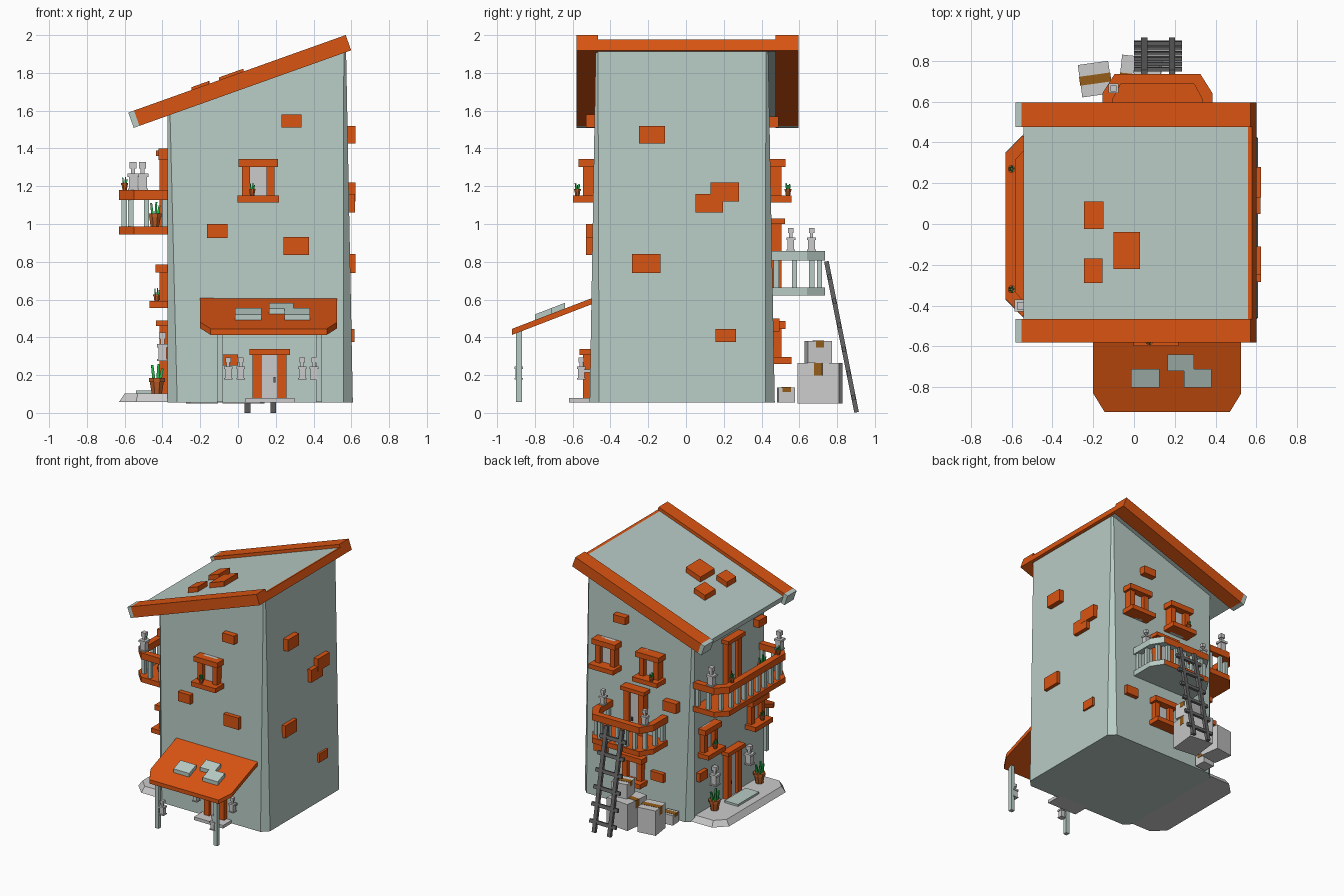
import bpy, bmesh, math
from mathutils import Matrix, Vector


def material(name, rgb):
    m = bpy.data.materials.new(name)
    m.diffuse_color = (*rgb, 1)
    return m


ORANGE = material("orange", (0.70, 0.09, 0.006))
BLUE = material("pale_plaster", (0.48, 0.60, 0.56))
GREEN = material("leaf", (0.02, 0.5, 0.08))
CLAY = material("clay", (0.5, 0.11, 0.02))
TAPE = material("tape", (0.3, 0.11, 0.01))
DARK = material("dark_metal", (0.13, 0.13, 0.13))


def prism(name, pts, z0, z1, mat=None, top=None, matrix=None):
    """Extrude a plan outline; z0 / z1 are heights or functions of x, y."""
    fz = lambda z, p: z(*p) if callable(z) else z
    top = top or pts
    n = len(pts)
    bm = bmesh.new()
    lo = [bm.verts.new((*p, fz(z0, p))) for p in pts]
    hi = [bm.verts.new((*p, fz(z1, p))) for p in top]
    bm.faces.new(lo)
    bm.faces.new(hi)
    for i in range(n):
        j = (i + 1) % n
        bm.faces.new((lo[i], lo[j], hi[j], hi[i]))
    bmesh.ops.recalc_face_normals(bm, faces=bm.faces)
    me = bpy.data.meshes.new(name)
    bm.to_mesh(me)
    bm.free()
    if matrix:
        me.transform(matrix)
    if mat:
        me.materials.append(mat)
    ob = bpy.data.objects.new(name, me)
    bpy.context.collection.objects.link(ob)
    return ob


def rect(x0, x1, y0, y1):
    return [(x0, y0), (x1, y0), (x1, y1), (x0, y1)]


def box(name, x0, x1, y0, y1, z0, z1, mat=None, matrix=None):
    return prism(name, rect(x0, x1, y0, y1), z0, z1, mat, matrix=matrix)


def on_wall(wall, a, d):
    """Plan point from distance a along a wall and d out of it."""
    return {"front": (a, -0.5 - d), "back": (a, 0.46 + d),
            "left": (-0.37 - d, a), "right": (0.59 + d, a)}[wall]


def wbox(name, wall, a0, a1, d0, d1, z0, z1, mat=None):
    pts = [on_wall(wall, a, d) for a, d in rect(a0, a1, d0, d1)]
    return prism(name, pts, z0, z1, mat)


# Tapered tower body with chamfered corners
def octagon(x0, x1, y0, y1, c):
    return [(x0 + c, y0), (x1 - c, y0), (x1, y0 + c), (x1, y1 - c),
            (x1 - c, y1), (x0 + c, y1), (x0, y1 - c), (x0, y0 + c)]


prism("tower_body", octagon(-0.372, 0.608, -0.51, 0.47, 0.05), 0.055,
      lambda x, y: 1.72 + 0.3565 * x, BLUE,
      octagon(-0.372, 0.572, -0.478, 0.435, 0.012))

# Sloping roof: panel, side beams, end caps, high end board, loose tiles
tilt = Matrix.Translation((0.01, 0, 1.755)) @ Matrix.Rotation(-math.radians(19.62), 4, 'Y')
box("roof_panel", -0.58, 0.59, -0.47, 0.48, -0.035, 0.018, BLUE, tilt)
box("roof_end_board", 0.59, 0.61, -0.47, 0.48, -0.043, 0.018, ORANGE, tilt)
for y0, y1 in ((-0.58, -0.465), (0.475, 0.595)):
    box("roof_beam", -0.58, 0.61, y0, y1, -0.043, 0.043, ORANGE, tilt)
    box("roof_beam_cap", -0.612, -0.58, y0, y1, -0.043, 0.043, BLUE, tilt)
for r in ((-0.245, -0.15, -0.025, 0.11), (-0.245, -0.155, -0.29, -0.17), (-0.1, 0.03, -0.22, -0.04)):
    prism("roof_tile", rect(*r), lambda x, y: 1.76 + 0.3565 * x, lambda x, y: 1.812 + 0.3565 * x, ORANGE)

# Exposed bricks: wall, along range, height range
for w, a0, a1, z0, z1, d in (
        ("front", 0.23, 0.335, 1.51, 1.58, 0.03), ("front", -0.165, -0.055, 0.925, 1.0, 0.03),
        ("front", 0.24, 0.375, 0.835, 0.93, 0.03), ("front", -0.08, 0.0, 0.25, 0.31, 0.03),
        ("right", -0.25, -0.11, 1.425, 1.52, 0.032), ("right", 0.13, 0.28, 1.12, 1.22, 0.032),
        ("right", 0.05, 0.195, 1.06, 1.16, 0.03), ("right", -0.285, -0.135, 0.74, 0.84, 0.032),
        ("right", 0.155, 0.265, 0.375, 0.445, 0.028),
        ("back", 0.2, 0.31, 1.51, 1.57, 0.03), ("back", -0.26, -0.14, 0.92, 1.0, 0.04),
        ("back", -0.14, -0.03, 0.33, 0.4, 0.035), ("back", 0.37, 0.48, 0.43, 0.5, 0.035),
        ("left", -0.43, -0.33, 1.34, 1.4, 0.05), ("left", 0.3, 0.4, 0.37, 0.44, 0.035)):
    wbox("brick", w, a0, a1, -0.03, d, z0, z1, ORANGE)


# Windows and doors
def window(w, a, z0, z1):
    wbox("window_pane", w, a - 0.06, a + 0.06, -0.03, 0.012, z0, z1)
    wbox("window_sill", w, a - 0.11, a + 0.11, -0.03, 0.098, z0, z0 + 0.037, ORANGE)
    wbox("window_lintel", w, a - 0.105, a + 0.105, -0.03, 0.068, z1 - 0.042, z1, ORANGE)
    for s in (-1, 1):
        wbox("window_post", w, a + s * 0.065 - 0.021, a + s * 0.065 + 0.021, -0.03, 0.045,
             z0 + 0.03, z1 - 0.03, ORANGE)


def door(w, a, z0, z1):
    wbox("door_panel", w, a - 0.06, a + 0.06, -0.03, 0.022, z0, z1 - 0.025)
    wbox("door_handle", w, a + 0.02, a + 0.032, 0.02, 0.032, z0 + 0.1, z0 + 0.13, DARK)
    wbox("door_lintel", w, a - 0.107, a + 0.107, -0.03, 0.065, z1 - 0.03, z1, ORANGE)
    for s in (-1, 1):
        wbox("door_post", w, a + s * 0.066 - 0.024, a + s * 0.066 + 0.024, -0.03, 0.045,
             z0, z1 - 0.02, ORANGE)


for args in (("front", 0.108, 1.115, 1.345), ("back", 0.37, 1.115, 1.345), ("back", -0.02, 1.115, 1.345),
             ("back", 0.13, 0.26, 0.487), ("left", 0.27, 0.555, 0.785), ("left", -0.33, 0.555, 0.785)):
    window(*args)
for args in (("front", 0.167, 0.06, 0.337), ("left", -0.03, 0.1, 0.49),
             ("left", -0.03, 0.98, 1.39), ("back", 0.115, 0.655, 1.03)):
    door(*args)
wbox("front_step", "front", 0.04, 0.3, -0.02, 0.12, 0.055, 0.08)
wbox("side_step", "left", -0.16, 0.11, 0.05, 0.17, 0.1, 0.118, BLUE)


# Balconies: slab, top rail and balusters
def outline(w, a, half, d, ca, cd, inset=0):
    h, e, k = half - inset, d - inset, inset * 0.4
    return [on_wall(w, a + u, v) for u, v in (
        (-h, -0.03), (-h, e - cd + k), (-h + ca - k, e), (h - ca + k, e), (h, e - cd + k), (h, -0.03))]


def balcony(w, a, half, d, ca, cd, z0, z1):
    outer = outline(w, a, half, d, ca, cd)
    inner = outline(w, a, half, d, ca, cd, 0.05)
    slab = prism("balcony_slab", outer, z0, z0 + 0.042, ORANGE)
    rail = prism("balcony_rail", outer + inner[::-1], z1 - 0.052, z1, ORANGE)
    for ob in (slab, rail):
        ob.data.materials.append(BLUE)
        for f in ob.data.polygons:
            if w == "back" and (f.normal.x > 0.3 or f.normal.z < -0.5):
                f.material_index = 1
    mid = [Vector(p) for p in outline(w, a, half, d, ca, cd, 0.028)]
    for p, q in zip(mid, mid[1:]):
        n = max(1, round((q - p).length / 0.085))
        for i in range(n):
            c = p.lerp(q, (i + 0.5) / n)
            box("baluster", c.x - 0.014, c.x + 0.014, c.y - 0.014, c.y + 0.014, z0 + 0.04, z1 - 0.05, BLUE)


balcony("left", -0.01, 0.44, 0.26, 0.085, 0.08, 0.944, 1.18)
balcony("back", 0.115, 0.27, 0.275, 0.06, 0.095, 0.622, 0.858)

# Porch awning with posts and pale tiles
slope = lambda h: (lambda x, y: 0.605 + (y + 0.505) * 0.385 + h)
prism("awning", [(-0.2, -0.49), (-0.2, -0.83), (-0.145, -0.92), (0.47, -0.92), (0.525, -0.83), (0.525, -0.49)],
      slope(-0.032), slope(0), ORANGE)
for r in ((-0.015, 0.125, -0.8, -0.71), (0.165, 0.295, -0.72, -0.64), (0.245, 0.38, -0.8, -0.71)):
    prism("awning_tile", rect(*r), slope(-0.01), slope(0.03), BLUE)
for x in (-0.095, 0.428):
    box("awning_post", x - 0.016, x + 0.016, -0.9, -0.868, 0.058, 0.445, BLUE)

# Side terrace slab
prism("terrace", [(-0.3, -0.46), (-0.54, -0.46), (-0.63, -0.37), (-0.63, 0.35), (-0.54, 0.44), (-0.3, 0.44)],
      0.058, 0.102, None,
      [(-0.3, -0.43), (-0.53, -0.43), (-0.6, -0.36), (-0.6, 0.34), (-0.53, 0.41), (-0.3, 0.41)])


# Stacked square lanterns
def lantern(x, y, z, s=1.0):
    for r, z0, z1 in ((0.022, 0, 0.008), (0.017, 0.008, 0.055), (0.023, 0.055, 0.068),
                      (0.008, 0.068, 0.09), (0.014, 0.09, 0.115)):
        box("lantern", x - r * s, x + r * s, y - r * s, y + r * s, z + z0 * s, z + z1 * s)


for args in ((0.015, -0.555, 0.177), (0.34, -0.555, 0.177), (-0.052, -0.885, 0.177), (0.402, -0.885, 0.177),
             (-0.4, 0.2, 0.275, 1.3), (-0.4, -0.24, 0.275, 1.3),
             (-0.555, -0.4, 1.178, 1.3), (-0.505, 0.395, 1.178, 1.3),
             (0.35, 0.555, 0.857, 1.05), (-0.1, 0.665, 0.857, 1.05)):
    lantern(*args)
for x0, x1 in ((-0.01, 0.035), (0.32, 0.365)):
    wbox("lantern_bracket", "front", x0 + 0.015, x1 - 0.015, -0.02, 0.06, 0.215, 0.23)


# Potted plants
def ring(x, y, r, n=8):
    return [(x + r * math.cos(2 * math.pi * (i + 0.5) / n), y + r * math.sin(2 * math.pi * (i + 0.5) / n))
            for i in range(n)]


def plant(x, y, z, s):
    prism("plant_pot", ring(x, y, 0.34 * s), z, z + 0.8 * s, CLAY, ring(x, y, 0.48 * s))
    prism("pot_rim", ring(x, y, 0.54 * s), z + 0.75 * s, z + s, CLAY)
    for i in range(5):
        t = 2 * math.pi * i / 5
        dx, dy = 0.22 * s * math.cos(t), 0.22 * s * math.sin(t)
        prism("leaf", ring(x + dx, y + dy, 0.14 * s, 4), z + 0.9 * s, z + (1.6 + 0.07 * i) * s, GREEN,
              ring(x + 1.6 * dx, y + 1.6 * dy, 0.1 * s, 4))


for args in ((-0.43, 0.25, 0.1, 0.085), (-0.43, -0.32, 0.1, 0.085), (-0.44, -0.34, 0.985, 0.07),
             (-0.6, 0.27, 1.18, 0.037), (-0.6, -0.32, 1.18, 0.037), (0.075, -0.575, 1.15, 0.036),
             (-0.07, 0.54, 1.15, 0.036), (-0.43, 0.24, 0.59, 0.038), (-0.43, -0.36, 0.59, 0.038)):
    plant(*args)


# Taped boxes
def parcel(x, y, z, sx, sy, sz, angle):
    m = Matrix.Translation((x, y, z)) @ Matrix.Rotation(math.radians(angle), 4, 'Z')
    box("parcel", -sx / 2, sx / 2, -sy / 2, sy / 2, 0, sz, None, m)
    e = 0.002
    box("parcel_tape", -sx / 2 - e, sx / 2 + e, -0.022, 0.022, sz * 0.7, sz + e, TAPE, m)


parcel(0.03, 0.71, 0.05, 0.2, 0.22, 0.213, -6)
parcel(-0.19, 0.71, 0.05, 0.15, 0.16, 0.2, 8)
parcel(0.07, 0.7, 0.265, 0.13, 0.13, 0.115, 8)
parcel(-0.23, 0.53, 0.055, 0.1, 0.09, 0.08, 4)

# Ladder leaning on the back balcony
lean = Matrix.Translation((0.118, 0.903, 0.003)) @ Matrix.Rotation(math.atan2(0.16, 0.8), 4, 'X')
for x in (-0.068, 0.068):
    box("ladder_rail", x - 0.015, x + 0.015, -0.012, 0.012, 0, 0.815, DARK, lean)
for i in range(6):
    z = 0.08 + i * 0.13
    box("ladder_rung", -0.118, 0.118, -0.009, 0.009, z - 0.014, z + 0.014, DARK, lean)
